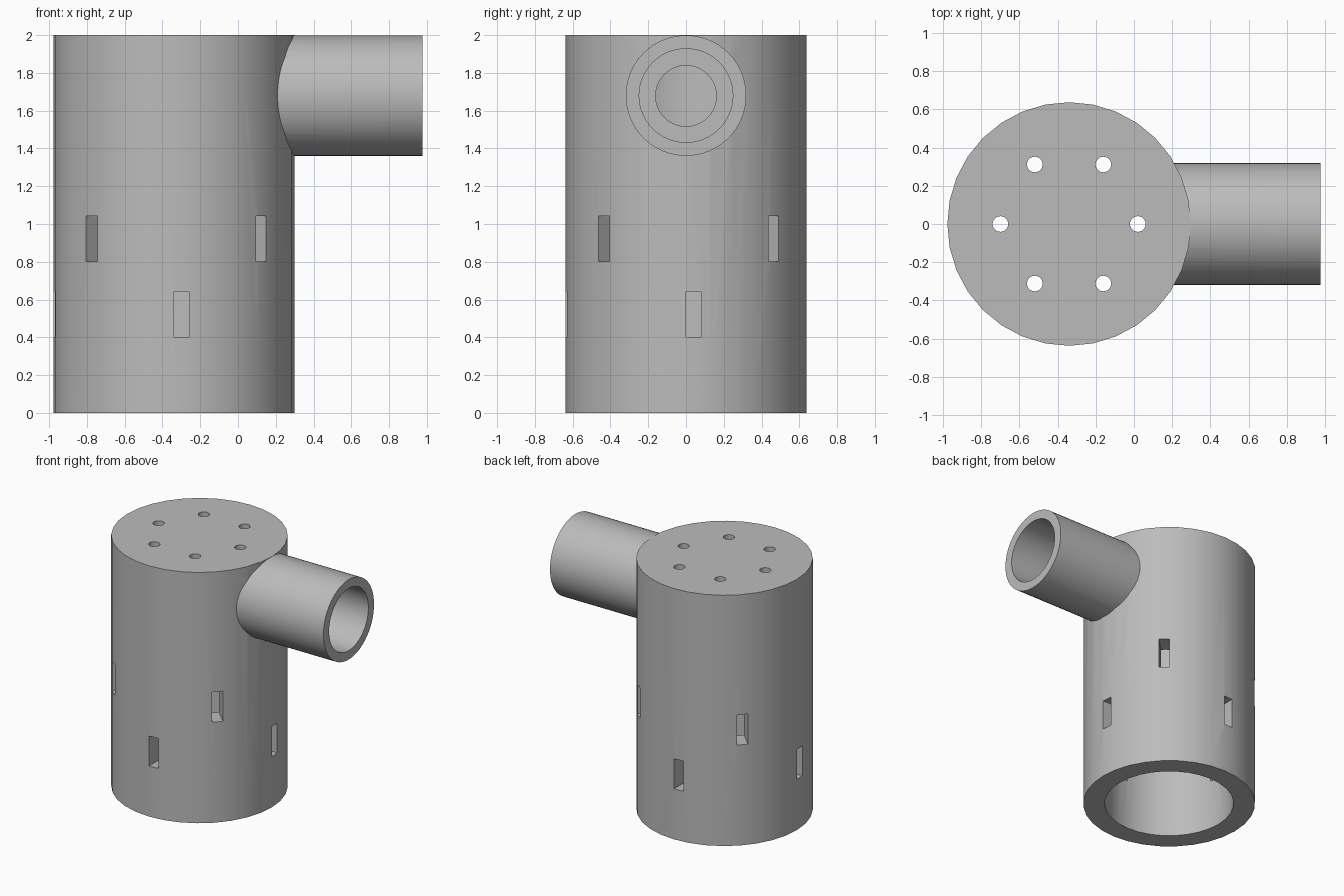
import bpy
from math import cos, sin, pi, radians
from mathutils import Matrix, Vector

if "Cube" in bpy.data.objects:
    bpy.data.objects.remove(bpy.data.objects["Cube"])

CX, R, WALL = -0.34, 0.638, 0.16        # body axis, radius, wall thickness
PIPE_Z, PIPE_R, PIPE_END = 1.68, 0.319, 0.977

grey = bpy.data.materials.new("plain_grey")
grey.use_nodes = True
colour = (0.5, 0.5, 0.5, 1)
grey.diffuse_color = colour
grey.node_tree.nodes["Principled BSDF"].inputs["Base Color"].default_value = colour


def rod(name, r, start, end, sides):
    """Cylinder between two points."""
    a, b = Vector(start), Vector(end)
    bpy.ops.mesh.primitive_cylinder_add(vertices=sides, radius=r, depth=(b - a).length)
    ob = bpy.context.object
    ob.name = name
    turn = (b - a).to_track_quat('Z', 'Y').to_matrix().to_4x4()
    ob.matrix_world = Matrix.Translation((a + b) / 2) @ turn
    return ob


def slot(angle, shift, z):
    """Rectangular cutter through the wall, shifted along the tangent."""
    bpy.ops.mesh.primitive_cube_add(size=1)
    ob = bpy.context.object
    ob.name = "slot_cutter"
    ob.matrix_world = (Matrix.Translation((CX, 0, z)) @ Matrix.Rotation(angle, 4, 'Z')
                       @ Matrix.Translation((0.58, shift, 0))
                       @ Matrix.Diagonal((0.4, 0.08, 0.24, 1)))
    return ob


def combine(target, tool, operation):
    bpy.context.view_layer.update()
    mod = target.modifiers.new(operation.lower(), 'BOOLEAN')
    mod.operation, mod.solver, mod.object = operation, 'EXACT', tool
    bpy.context.view_layer.objects.active = target
    bpy.ops.object.modifier_apply(modifier=mod.name)
    bpy.data.objects.remove(tool)


# Solid body with the side pipe joined on
body = rod("canister_with_side_pipe", R, (CX, 0, 0), (CX, 0, 2), 32)
combine(body, rod("side_pipe", PIPE_R, (CX + 0.3, 0, PIPE_Z), (PIPE_END, 0, PIPE_Z), 64), 'UNION')

# Chamber open at the bottom, wide pipe bore and narrow port into the chamber
combine(body, rod("chamber_cutter", R - WALL, (CX, 0, -0.1), (CX, 0, 2 - WALL), 32), 'DIFFERENCE')
combine(body, rod("bore_cutter", 0.248, (0.26, 0, PIPE_Z), (1.1, 0, PIPE_Z), 64), 'DIFFERENCE')
combine(body, rod("port_cutter", 0.161, (CX + 0.2, 0, PIPE_Z - 0.002), (0.5, 0, PIPE_Z - 0.002), 48), 'DIFFERENCE')

# Ring of six vent holes in the top
for i in range(6):
    x, y = CX + 0.36 * cos(i * pi / 3), 0.36 * sin(i * pi / 3)
    combine(body, rod("vent_cutter", 0.041, (x, y, 1.7), (x, y, 2.1), 24), 'DIFFERENCE')

# Two staggered rows of four slots
for i in range(4):
    combine(body, slot(i * pi / 2, 0.04, 0.522), 'DIFFERENCE')
    combine(body, slot(i * pi / 2 + pi / 4, 0.02, 0.922), 'DIFFERENCE')

body.data.materials.clear()
body.data.materials.append(grey)
bpy.ops.object.select_all(action='DESELECT')
body.select_set(True)
bpy.context.view_layer.objects.active = body
bpy.ops.object.shade_smooth_by_angle(angle=radians(25))
